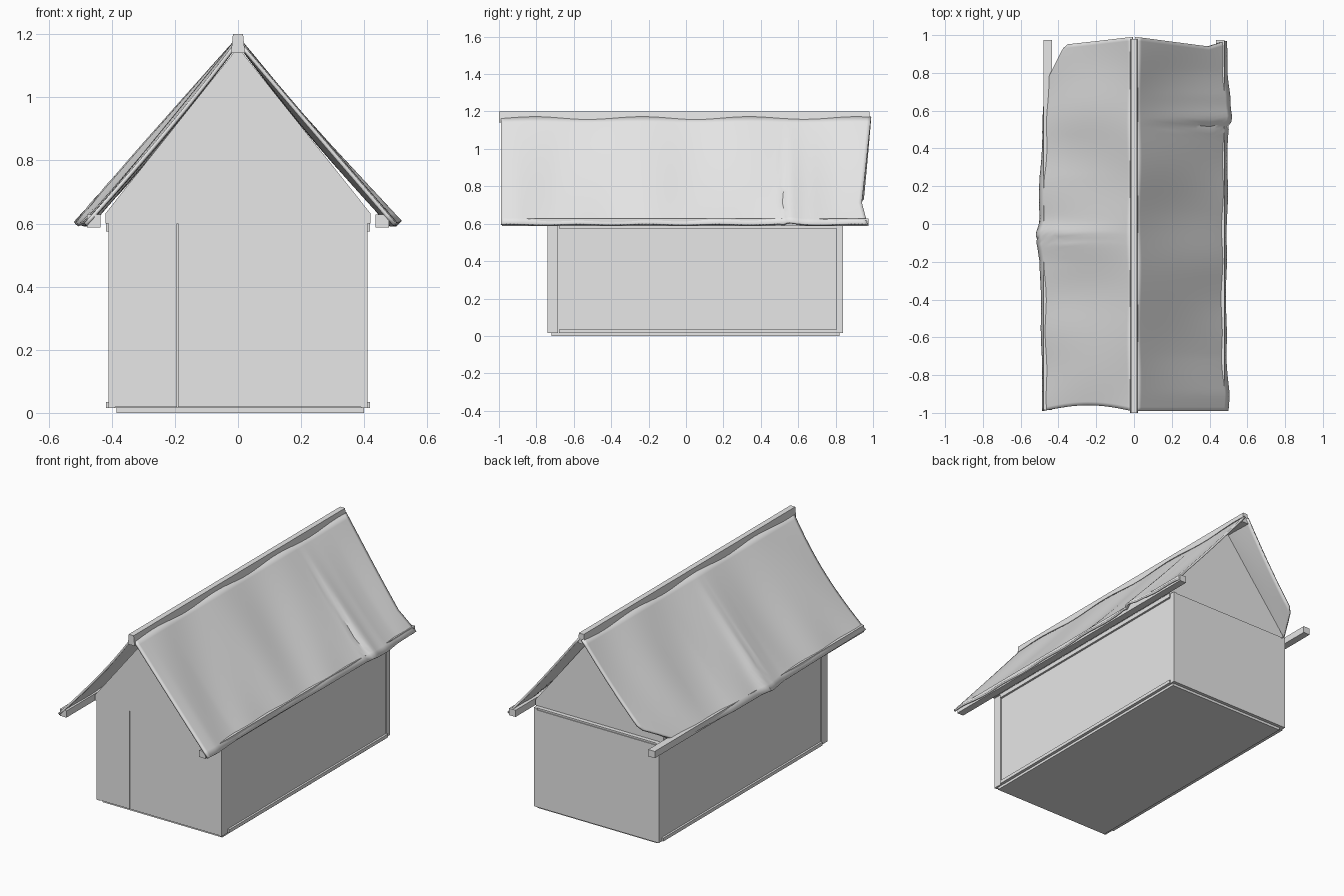
import bpy, bmesh, math
from mathutils import Vector

if "Cube" in bpy.data.objects:
    bpy.data.objects.remove(bpy.data.objects["Cube"])

grey = bpy.data.materials.new("plain grey")
grey.use_nodes = True
grey.diffuse_color = (0.8, 0.8, 0.8, 1)
grey.node_tree.nodes["Principled BSDF"].inputs["Base Color"].default_value = (0.8, 0.8, 0.8, 1)


def finish(name, bm):
    bmesh.ops.recalc_face_normals(bm, faces=bm.faces)
    mesh = bpy.data.meshes.new(name)
    bm.to_mesh(mesh)
    bm.free()
    mesh.materials.append(grey)
    ob = bpy.data.objects.new(name, mesh)
    bpy.context.collection.objects.link(ob)
    return ob


def box(name, x, y, z):
    bm = bmesh.new()
    bmesh.ops.create_cube(bm, size=1)
    for v in bm.verts:
        v.co = Vector([(a + b) / 2 + c * (b - a) for c, (a, b) in zip(v.co, (x, y, z))])
    return finish(name, bm)


def prism(name, profile, y0, y1):
    bm = bmesh.new()
    face = bm.faces.new([bm.verts.new((x, y0, z)) for x, z in profile])
    out = bmesh.ops.extrude_face_region(bm, geom=[face])
    moved = [g for g in out["geom"] if isinstance(g, bmesh.types.BMVert)]
    bmesh.ops.translate(bm, verts=moved, vec=(0, y1 - y0, 0))
    return finish(name, bm)


def lerp_table(table, t):
    for (a, p), (b, q) in zip(table, table[1:]):
        if t <= b:
            return p + (q - p) * max(0, t - a) / (b - a)
    return table[-1][1]


def bump(t, centre, width):
    return math.exp(-((t - centre) / width) ** 2)


# Sheet edges: half width along the length, and back end down the slope
EDGES = {
    -1: [(-1, .485), (-.65, .49), (-.2, .498), (-.08, .518), (0, .502),
         (.25, .5), (.45, .485), (.72, .478), (.95, .47)],
    1: [(-1, .498), (-.9, .505), (-.7, .49), (-.3, .488), (.1, .495), (.5, .497),
        (.57, .51), (.68, .512), (.8, .495), (1, .49)],
}
BACKS = {-1: [(0, .99), (.78, .95), (1, .73)], 1: [(0, .99), (.8, .94), (1, .97)]}
CREASE = {-1: -.08, 1: .52}


def roof_sheet(name, side):
    rows, cols = 100, 20
    bm = bmesh.new()
    grid = []
    for i in range(rows + 1):
        line = []
        for j in range(cols + 1):
            v = j / cols
            front = -.99 + (.03 * math.sin(v * math.pi) if side < 0 else 0)
            y = front + (lerp_table(BACKS[side], v) - front) * i / rows
            half = lerp_table(EDGES[side], y)
            x = .014 + v * (half - .014)
            z = 1.172 - v * .572
            # Soft folds running down the slope and one sharp crease
            sag = .006 * math.sin(v * math.pi) * (1 + math.sin(y * 9 + side))
            sag += .003 * v * math.sin(y * 17 + 2 * v)
            sag += .004 * (1 - v) * math.sin(y * 11 + side)
            crease = .012 * v * (bump(y, CREASE[side] + .03, .05) - bump(y, CREASE[side], .012))
            push = crease - sag
            line.append(bm.verts.new((side * (x + push * .76), y, z + push * .65)))
        grid.append(line)
    for a, b in zip(grid, grid[1:]):
        for j in range(cols):
            bm.faces.new((a[j], a[j + 1], b[j + 1], b[j]))
    ob = finish(name, bm)
    # Outward normals for the open sheet
    if ob.data.polygons[0].normal.z < 0:
        ob.data.flip_normals()
    solid = ob.modifiers.new("thickness", "SOLIDIFY")
    solid.thickness = .012
    solid.offset = -1
    bpy.ops.object.select_all(action="DESELECT")
    bpy.context.view_layer.objects.active = ob
    ob.select_set(True)
    bpy.ops.object.shade_smooth_by_angle(angle=math.radians(35))


# Walls and floor
box("floor", (-.385, .4), (-.72, .82), (0, .018))
box("walls", (-.4, .4), (-.735, .835), (.015, .6))
box("front_wall_panel", (-.19, .4), (-.74, -.73), (.018, .6))
box("front_door_panel", (-.4, -.194), (-.74, -.73), (.018, .6))
box("back_wall_panel", (-.4, .4), (.83, .84), (.015, .59))
prism("gable_block", [(-.42, .6), (.42, .6), (.42, .632), (.015, 1.14), (-.015, 1.14), (-.42, .632)], -.74, .81)

# Ridge beam with a slightly tapered top
prism("ridge_beam", [(-.022, 1.14), (.022, 1.14), (.016, 1.2), (-.016, 1.2)], -1, .98)

for side, label in ((-1, "right"), (1, "left")):
    def span(a, b):
        return tuple(sorted((side * a, side * b)))
    box("eave_beam_" + label, span(.435, .478), (-.985, .975), (.588, .628))
    box("corner_post_front_" + label, span(.39, .41), (-.74, -.685), (.015, .6))
    box("corner_post_back_" + label, span(.39, .41), (.805, .84), (.015, .6))
    box("side_panel_" + label, span(.39, .406), (-.68, .8), (.02, .6))
    box("lower_rail_" + label, span(.4, .418), (-.68, .81), (.015, .035))
    box("upper_rail_" + label, span(.4, .418), (-.68, .81), (.575, .6))
    roof_sheet("roof_sheet_" + label, side)
